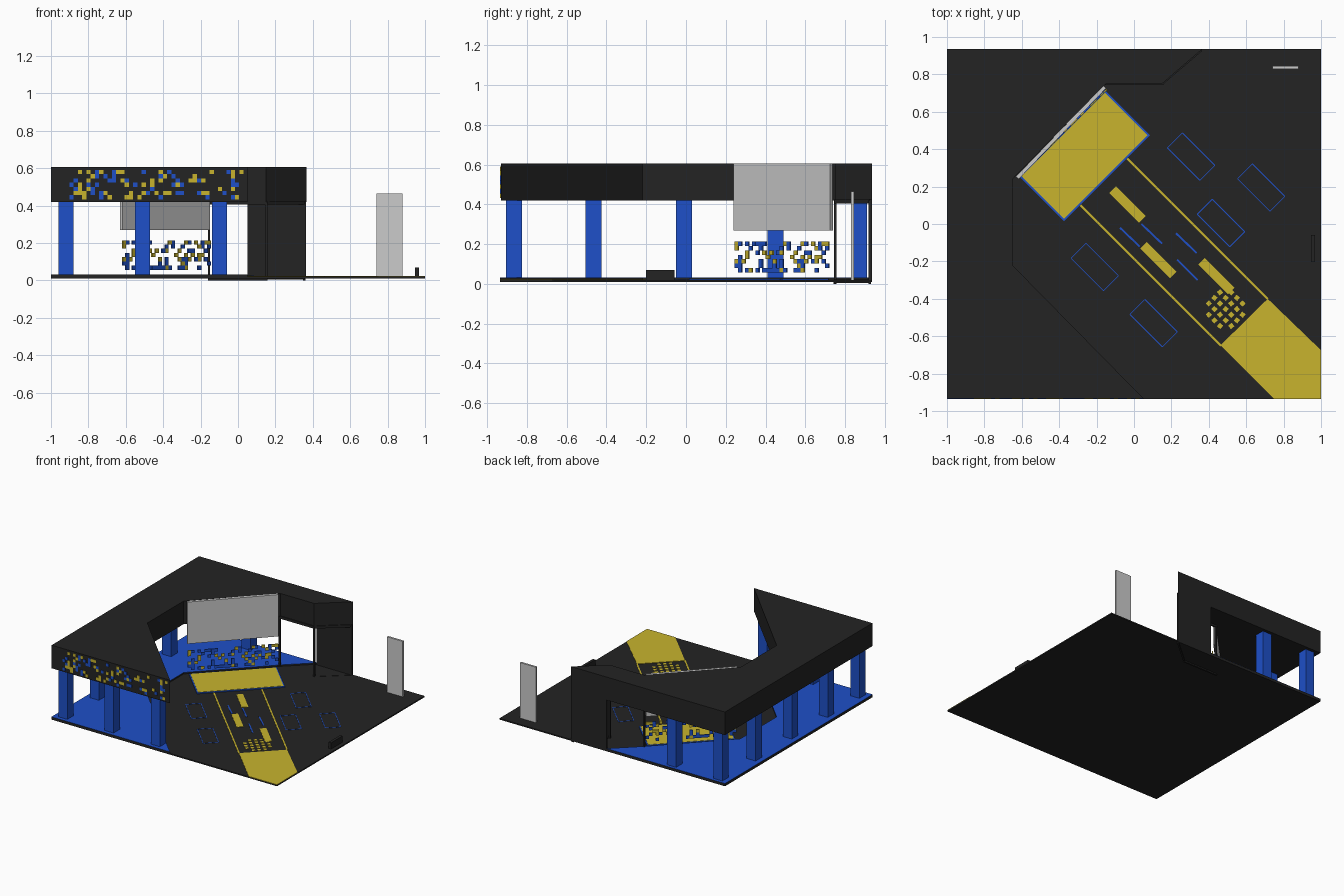
import bpy, bmesh, random
from math import radians
from mathutils import Matrix, Vector

if "Cube" in bpy.data.objects:
    bpy.data.objects.remove(bpy.data.objects["Cube"])

random.seed(4)


def material(name, rgb):
    m = bpy.data.materials.new(name)
    m.diffuse_color = (*rgb, 1)
    m.use_nodes = True
    m.node_tree.nodes["Principled BSDF"].inputs["Base Color"].default_value = m.diffuse_color
    return m


DARK = material("dark", (0.017, 0.017, 0.017))
BLUE = material("blue", (0.013, 0.08, 0.58))
YELLOW = material("yellow", (0.58, 0.456, 0.027))


def finish(name, bm, mat):
    bmesh.ops.recalc_face_normals(bm, faces=bm.faces[:])
    me = bpy.data.meshes.new(name)
    bm.to_mesh(me)
    bm.free()
    ob = bpy.data.objects.new(name, me)
    bpy.context.collection.objects.link(ob)
    if mat:
        me.materials.append(mat)
    return ob


def prism(name, pts, z0, z1, mat):
    """Plan outline extruded from z0 to z1."""
    bm = bmesh.new()
    f = bm.faces.new([bm.verts.new((x, y, z0)) for x, y in pts])
    r = bmesh.ops.extrude_face_region(bm, geom=[f])
    up = [v for v in r["geom"] if isinstance(v, bmesh.types.BMVert)]
    bmesh.ops.translate(bm, verts=up, vec=(0, 0, z1 - z0))
    return finish(name, bm, mat)


def boxes(name, items, mat):
    """One object of many boxes: (centre, size, turn about z in degrees)."""
    bm = bmesh.new()
    for c, s, a in items:
        bmesh.ops.create_cube(bm, size=1, matrix=Matrix.Translation(c)
                              @ Matrix.Rotation(radians(a), 4, 'Z')
                              @ Matrix.Diagonal((*s, 1)))
    return finish(name, bm, mat)


def strip(a, b, w, z0, z1):
    """Box item running from plan point a to plan point b."""
    a, b = Vector(a), Vector(b)
    d, m = b - a, (a + b) / 2
    ang = -d.angle_signed(Vector((1, 0))) if d.length else 0
    from_x = Vector((1, 0)).angle_signed(d)
    return ((m.x, m.y, (z0 + z1) / 2), (d.length, w, z1 - z0), -from_x * 57.29578)


H = 0.935
FLOOR = 0.02

# floor and raised blue carpet
boxes("floor", [((0, 0, 0.015), (2, 2 * H, 0.01), 0)], DARK)
inner = [(-1, -H), (0.05, -H), (-0.65, -0.22), (-0.65, 0.24), (-0.15, 0.75)]
carpet = inner + [(0.05, H), (-1, H)]
prism("platform", carpet, 0.012, 0.031, DARK)
prism("carpet", carpet, 0.031, 0.032, BLUE)

# canopy, 2 mm behind the front edge so the pixels sit on it
roof = inner + [(0.15, 0.75), (0.365, H), (-1, H)]
prism("canopy", [(x, max(y, -0.932)) for x, y in roof], 0.42, 0.605, DARK)

# square columns along three sides
spots = [(-0.92, y) for y in (-0.865, -0.465, -0.01, 0.45, 0.87)]
spots += [(-0.51, -0.865), (-0.1, -0.865), (-0.51, 0.87)]
boxes("columns", [((x, y, 0.226), (0.08, 0.08, 0.39), 0) for x, y in spots], BLUE)

# back wall and open door frames at the back corner
boxes("back_wall", [((0.207, H - 0.006, 0.22), (0.315, 0.012, 0.41), 0)], DARK)
A, B, C = (-0.155, 0.75), (0.15, 0.75), (0.355, 0.925)
frame = [strip(A, B, 0.014, 0.0, 0.02), strip(B, C, 0.012, 0.004, 0.022),
         strip(A, B, 0.012, 0.405, 0.425), strip(B, C, 0.012, 0.405, 0.425)]
frame += [((x, y, 0.21), (0.013, 0.013, 0.42), 0) for x, y in (A, B, C)]
boxes("door_frames", frame, DARK)

# hanging screen
boxes("screen", [strip((-0.624, 0.247), (-0.157, 0.732), 0.02, 0.27, 0.605)], None)

# front fascia pixels
fascia = {"blue": [], "yellow": []}
for i in range(41):
    for k in range(7):
        if random.random() < 0.3:
            c = random.choice(("blue", "yellow"))
            fascia[c].append(((-0.89 + i * 0.0227, -0.9335, 0.444 + k * 0.0225),
                              (0.0225, 0.003, 0.0225), 0))
boxes("fascia_pixels_blue", fascia["blue"], BLUE)
boxes("fascia_pixels_yellow", fascia["yellow"], YELLOW)

# floating pixel panel below the screen
panel = {"blue": [], "yellow": []}
for i in range(27):
    for k in range(7):
        if random.random() < 0.42:
            t = i / 26
            c = random.choice(("blue", "yellow"))
            panel[c].append(((-0.61 + 0.455 * t, 0.255 + 0.455 * t, 0.068 + k * 0.0225),
                             (0.0245, 0.008, 0.0225), 45))
boxes("panel_pixels_blue", panel["blue"], BLUE)
boxes("panel_pixels_yellow", panel["yellow"], YELLOW)

# yellow stage pad with blue rim
P, Q = (-0.495, 0.135), (-0.035, 0.595)
boxes("pad_rim", [strip(P, Q, 0.342, FLOOR, 0.027)], BLUE)
boxes("pad", [strip((-0.488, 0.142), (-0.042, 0.588), 0.322, FLOOR, 0.029)], YELLOW)

# yellow floor graphics
T = 0.023
prism("entry_patch", [(0.715, -0.4), (1, -0.675), (1, -H), (0.75, -H), (0.463, -0.648)],
      FLOOR, T, YELLOW)
boxes("path_lines", [strip((-0.285, 0.1), (0.465, -0.65), 0.011, FLOOR, T),
                     strip((-0.035, 0.35), (0.715, -0.4), 0.011, FLOOR, T)], YELLOW)
bars = [(-0.035, 0.105), (0.13, -0.193), (0.44, -0.278)]
boxes("floor_bars", [((x, y, 0.0215), (0.225, 0.05, 0.003), -45) for x, y in bars], YELLOW)
dots = []
for i in range(-3, 4):
    for j in range(-3, 4):
        if (i + j) % 2 == 0 and abs(i) + abs(j) < 6:
            dots.append(((0.49 + i * 0.03, -0.455 + j * 0.03, 0.0215),
                         (0.024, 0.024, 0.003), 45 + random.uniform(-8, 8)))
boxes("floor_dots", dots, YELLOW)

# blue floor graphics
dashes = [((-0.075, -0.02), (0.03, -0.12)), ((0.04, 0.0), (0.15, -0.105)),
          ((0.225, -0.05), (0.335, -0.155)), ((0.23, -0.19), (0.34, -0.3))]
boxes("floor_dashes", [strip(a, b, 0.01, FLOOR, T) for a, b in dashes], BLUE)
rects = [(0.305, 0.36), (0.68, 0.195), (0.465, 0.005), (-0.21, -0.23), (0.105, -0.53)]
outline = []
for x, y in rects:
    u, v = Vector((0.087, -0.087)), Vector((0.04, 0.04))
    o = Vector((x, y))
    q = [o - u - v, o + u - v, o + u + v, o - u + v]
    outline += [strip(q[i], q[(i + 1) % 4], 0.005, FLOOR, 0.022) for i in range(4)]
boxes("floor_outlines", outline, BLUE)

# standing sign and small dark box
boxes("sign", [((0.81, 0.838, 0.2425), (0.14, 0.016, 0.445), 0)], None)
boxes("small_box", [((0.957, -0.13, 0.045), (0.022, 0.145, 0.05), 0)], DARK)
